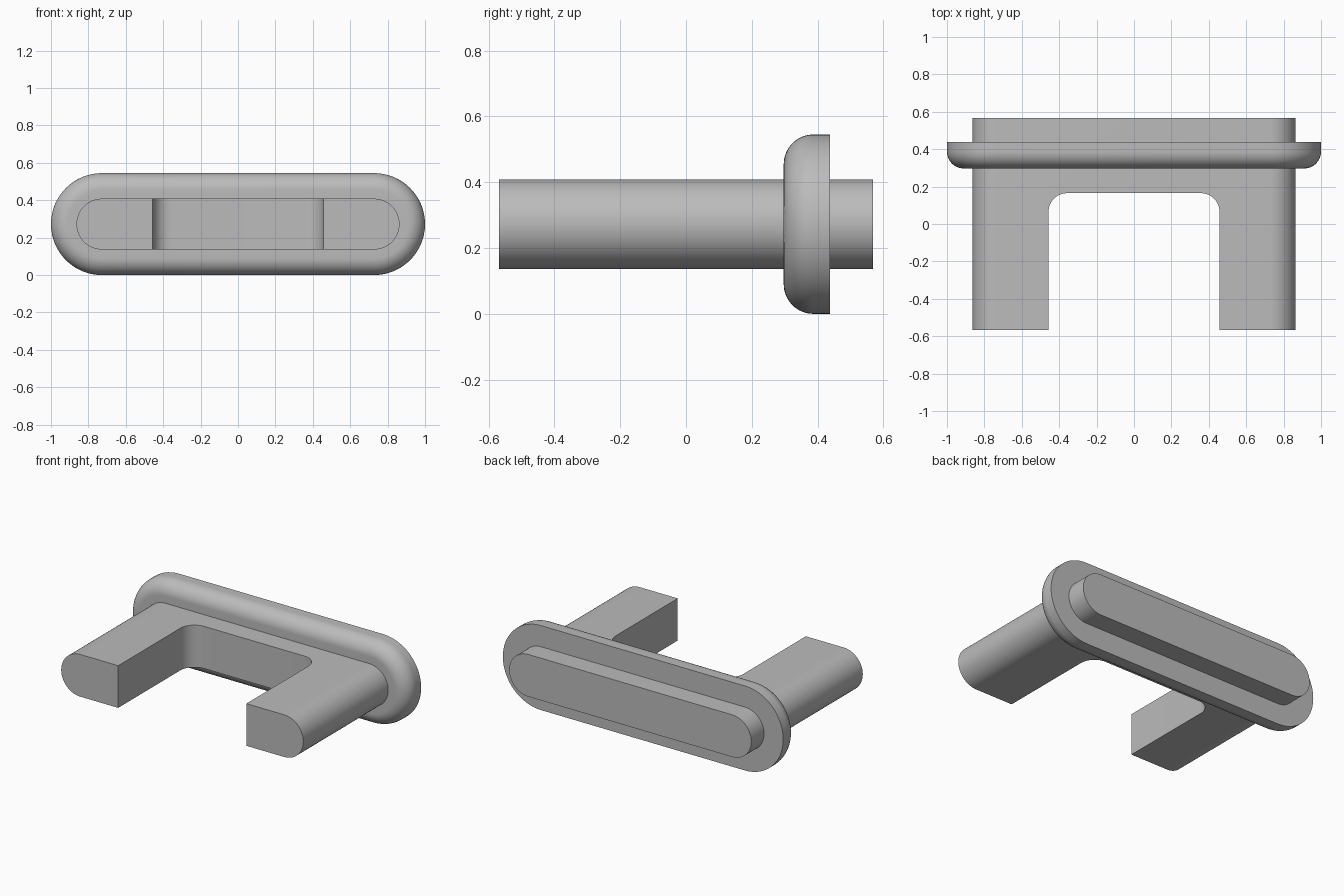
import bpy, bmesh
from math import pi, sin, cos, radians

if "Cube" in bpy.data.objects:
    bpy.data.objects.remove(bpy.data.objects["Cube"])

grey = bpy.data.materials.new("plain grey")
grey.use_nodes = True
colour = (0.5, 0.5, 0.5, 1)
grey.diffuse_color = colour
grey.node_tree.nodes["Principled BSDF"].inputs["Base Color"].default_value = colour

HALF = 0.7275       # half length of the straight sides
MID_Z = 0.2725      # height of the centre line
BODY_R = 0.136
FLANGE_R = 0.2725
FRONT, BACK = -0.568, 0.568


def slot_outline(radius, steps=32):
    """Round-ended slot outline in x and z."""
    pts = []
    for side in (1, -1):
        for i in range(steps + 1):
            a = pi * i / steps - pi / 2
            pts.append((side * (HALF + radius * cos(a)), MID_Z + side * radius * sin(a)))
    return pts


def make_object(name, bm):
    bmesh.ops.recalc_face_normals(bm, faces=bm.faces)
    mesh = bpy.data.meshes.new(name)
    bm.to_mesh(mesh)
    bm.free()
    mesh.materials.append(grey)
    obj = bpy.data.objects.new(name, mesh)
    bpy.context.collection.objects.link(obj)
    return obj


def loft(name, rings, caps):
    """Skin a list of rings of points, with optional end caps."""
    bm = bmesh.new()
    loops = [[bm.verts.new(p) for p in ring] for ring in rings]
    n = len(loops[0])
    for a, b in zip(loops, loops[1:]):
        for i in range(n):
            j = (i + 1) % n
            bm.faces.new((a[i], a[j], b[j], b[i]))
    if caps:
        bm.faces.new(loops[0])
        bm.faces.new(loops[-1])
    return make_object(name, bm)


def slot_ring(radius, y):
    return [(x, y, z) for x, z in slot_outline(radius)]


def smooth(obj):
    bpy.ops.object.select_all(action="DESELECT")
    obj.select_set(True)
    bpy.context.view_layer.objects.active = obj
    bpy.ops.object.shade_smooth_by_angle(angle=radians(30))


# Slot-shaped bar running from front to back
body = loft("forked_body", [slot_ring(BODY_R, FRONT), slot_ring(BODY_R, BACK)], True)

# Opening between the prongs, with two rounded inner corners
GAP, DEPTH, CORNER = 0.457, 0.165, 0.1
outline = [(-GAP, FRONT - 0.2), (GAP, FRONT - 0.2)]
for side, start in ((1, 0), (-1, pi / 2)):
    for i in range(17):
        a = start + pi / 2 * i / 16
        outline.append((side * (GAP - CORNER) + CORNER * cos(a),
                        DEPTH - CORNER + CORNER * sin(a)))
cutter = loft("gap_cutter", [[(x, y, z) for x, y in outline] for z in (-0.2, 0.8)], True)
cutter.hide_render = True
cut = body.modifiers.new("gap", "BOOLEAN")
cut.operation = "DIFFERENCE"
cut.solver = "EXACT"
cut.object = cutter
bpy.context.view_layer.objects.active = body
bpy.ops.object.modifier_apply(modifier=cut.name)
bpy.data.objects.remove(cutter)
smooth(body)

# Collar around the body, rounded on its front rim
COLLAR_FRONT, COLLAR_BACK, FILLET = 0.297, 0.438, 0.09
profile = [(BODY_R, COLLAR_FRONT)]
for i in range(17):
    a = pi / 2 * i / 16
    profile.append((FLANGE_R - FILLET + FILLET * sin(a),
                    COLLAR_FRONT + FILLET - FILLET * cos(a)))
profile += [(FLANGE_R, COLLAR_BACK), (BODY_R, COLLAR_BACK)]
collar = loft("collar", [slot_ring(r, y) for r, y in profile], False)
# Both collar rims meet the body, so their normals must point outwards
bm = bmesh.new()
bm.from_mesh(collar.data)
back_face = max(bm.faces, key=lambda f: f.calc_center_median().y)
if back_face.normal.y < 0:
    bmesh.ops.reverse_faces(bm, faces=bm.faces)
bm.to_mesh(collar.data)
bm.free()
smooth(collar)
